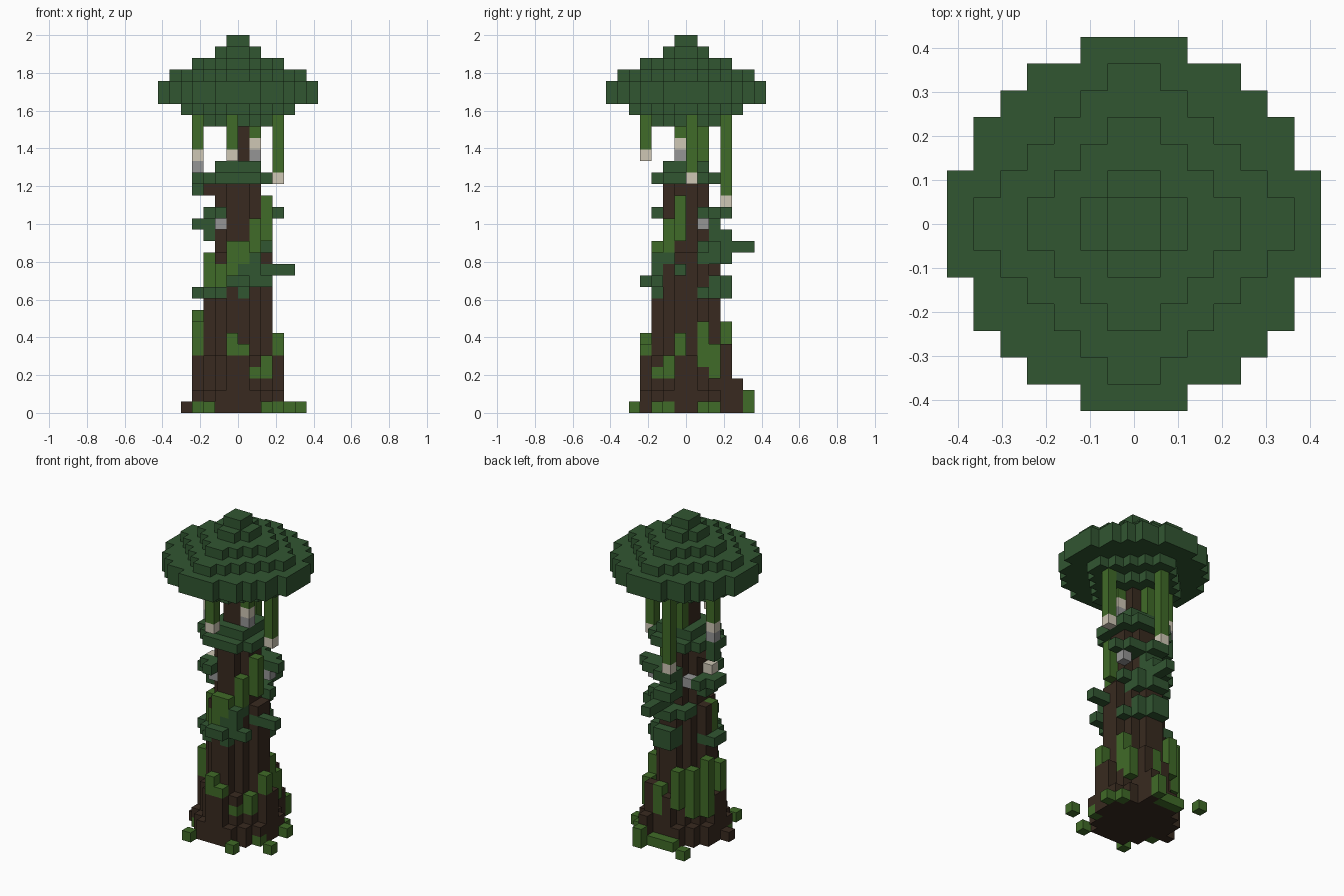
import bpy
import bmesh
from mathutils import Vector

if "Cube" in bpy.data.objects:
    bpy.data.objects.remove(bpy.data.objects["Cube"], do_unlink=True)

UNIT = 2 / 33   # edge length of one block
owner = {}      # grid cell -> part name
part_material = {}


def make_material(name, red, green, blue):
    mat = bpy.data.materials.new(name)
    mat.use_nodes = True
    colour = (red, green, blue, 1)
    mat.diffuse_color = colour
    mat.node_tree.nodes["Principled BSDF"].inputs["Base Color"].default_value = colour
    return mat


leaf_green = make_material("leaf_green", .031, .093, .031)
moss_green = make_material("moss_green", .051, .145, .021)
bark_brown = make_material("bark_brown", .04, .023, .014)
pale_beige = make_material("pale_beige", .62, .57, .46)
stone_grey = make_material("stone_grey", .3, .3, .3)


def claim(part, mat, cells):
    """Give free grid cells to a part; earlier parts keep their cells."""
    part_material[part] = mat
    for cell in cells:
        owner.setdefault(cell, part)


def box(x, y, z, width=1, depth=1, height=1):
    return [(i, j, k) for i in range(x, x + width)
            for j in range(y, y + depth) for k in range(z, z + height)]


def keep(cells, inside):
    """Cells whose centre offsets from the axis satisfy the test."""
    return [c for c in cells if inside(abs(c[0] + .5), abs(c[1] + .5))]


def layer(z, inside, height=1):
    return keep(box(-8, -8, z, 16, 16, height), inside)


def disc(radius):
    return lambda a, b: a * a + b * b <= radius * radius


def diamond(size):
    return lambda a, b: a + b <= size


# Canopy: stepped diamonds above and below a thick disc
claim("canopy", leaf_green, layer(27, disc(6.8), 2))
for level, size in ((25, 3), (26, 5), (29, 6), (30, 4), (31, 2), (32, 1)):
    claim("canopy", leaf_green, layer(level, diamond(size)))

# Hanging vines, most ending in a pale tip and sometimes a grey bud
for x, y, tip, has_bud in ((-4, 0, 22, True), (-1, -4, 22, False),
                           (1, -1, 23, True), (3, 0, 20, False),
                           (-1, 3, 18, False)):
    claim("hanging_vines", moss_green, box(x, y, tip + 1, height=25 - tip))
    claim("vine_tips", pale_beige, box(x, y, tip))
    if has_bud:
        claim("grey_buds", stone_grey, box(x, y, tip - 1))
claim("hanging_vines", moss_green, box(-1, 1, 22, height=4))

# Small buds on the trunk
for x, y in ((-2, -2), (2, 1), (-2, 1)):
    claim("grey_buds", stone_grey, box(x, y, 16))
claim("vine_tips", pale_beige, box(-3, -1, 17))

# Leaf shelves winding round the trunk: x, y, z, width, depth
shelves = (
    (-2, -2, 21, 4, 4), (-4, -3, 20, 7, 6), (-4, 0, 19, 1, 1),
    (-3, -3, 17, 2, 3), (-1, 2, 17, 3, 2),
    (-4, -1, 16, 2, 3), (-1, 2, 16, 2, 1),
    (-3, -1, 15, 1, 2), (-1, 2, 15, 2, 2),
    (0, 1, 14, 3, 3),
    (-2, 1, 13, 4, 3), (1, -3, 13, 1, 2), (0, -3, 12, 2, 1),
    (-1, -4, 11, 3, 2), (-1, 2, 11, 3, 2),
    (-4, -3, 10, 3, 4), (0, -3, 10, 1, 1), (-1, 1, 10, 4, 3),
)
for shelf in shelves:
    claim("leaf_shelves", leaf_green, keep(box(*shelf), diamond(4)))

# Leaf sprays reaching out past the shelves
for spray in ((2, -1, 12, 3, 1), (0, 2, 14, 1, 4), (1, 1, 17, 3, 1),
              (1, 2, 17, 2, 1), (2, -3, 11)):
    claim("leaf_sprays", leaf_green, box(*spray))

# Moss climbing the bark
patches = (
    (-4, 1, 3, 1, 1, 6), (-4, -1, 5, 1, 1, 3), (-1, -4, 5, 1, 1, 2),
    (0, -4, 5), (1, -3, 3), (2, -2, 3, 1, 1, 2),
    (3, -1, 5, 1, 1, 2), (2, 1, 4, 1, 1, 4), (2, 2, 3, 1, 1, 3),
    (-2, 3, 4, 1, 1, 4), (0, 3, 3, 1, 1, 3), (-3, 2, 3, 1, 1, 5),
    (-3, -1, 11, 1, 1, 3), (-2, -2, 11, 1, 1, 2), (-1, -3, 12, 2, 1, 3),
    (2, -1, 15, 1, 1, 4), (1, -2, 14, 1, 1, 3),
)
for patch in patches:
    claim("bark_moss", moss_green, box(*patch))

# Moss clumps on the ground
for x, y in ((5, -3), (-4, 5), (-3, -5), (2, -5), (4, 1), (-4, -2), (3, -2),
             (-2, 4), (-1, 4), (0, 4), (1, 5), (3, 2)):
    claim("ground_moss", moss_green, box(x, y, 0))
claim("ground_moss", moss_green, box(1, 5, 1))

# Trunk narrowing upwards, with low root blocks
for level, height, shape in ((0, 2, disc(4)), (2, 3, diamond(4)),
                             (5, 9, diamond(3)), (14, 7, diamond(2)),
                             (21, 4, diamond(1))):
    claim("trunk", bark_brown, layer(level, shape, height))
for root in ((-5, -1, 0), (1, 4, 0, 1, 1, 3), (1, 3, 0, 1, 1, 6),
             (-3, -1, 19, 1, 2)):
    claim("trunk", bark_brown, box(*root))

# Each exposed side: outward step and two edge directions
SIDES = []
for axis in range(3):
    for sign in (-1, 1):
        axes = [Vector((i == 0, i == 1, i == 2)) for i in range(3)]
        step = axes[axis] * sign
        u, v = axes[(axis + 1) % 3], axes[(axis + 2) % 3] * sign
        SIDES.append((step, u, v))


def build(part):
    bm = bmesh.new()
    for cell in [c for c, name in owner.items() if name == part]:
        centre = Vector(cell) + Vector((.5, .5, .5))
        for step, u, v in SIDES:
            if tuple(int(a + b) for a, b in zip(cell, step)) in owner:
                continue
            corners = (-u - v, u - v, u + v, v - u)
            bm.faces.new([bm.verts.new((centre + (step + c) / 2) * UNIT)
                          for c in corners])
    bmesh.ops.remove_doubles(bm, verts=bm.verts[:], dist=UNIT / 100)
    mesh = bpy.data.meshes.new(part)
    bm.to_mesh(mesh)
    bm.free()
    mesh.materials.append(part_material[part])
    bpy.context.collection.objects.link(bpy.data.objects.new(part, mesh))


for part in part_material:
    build(part)
